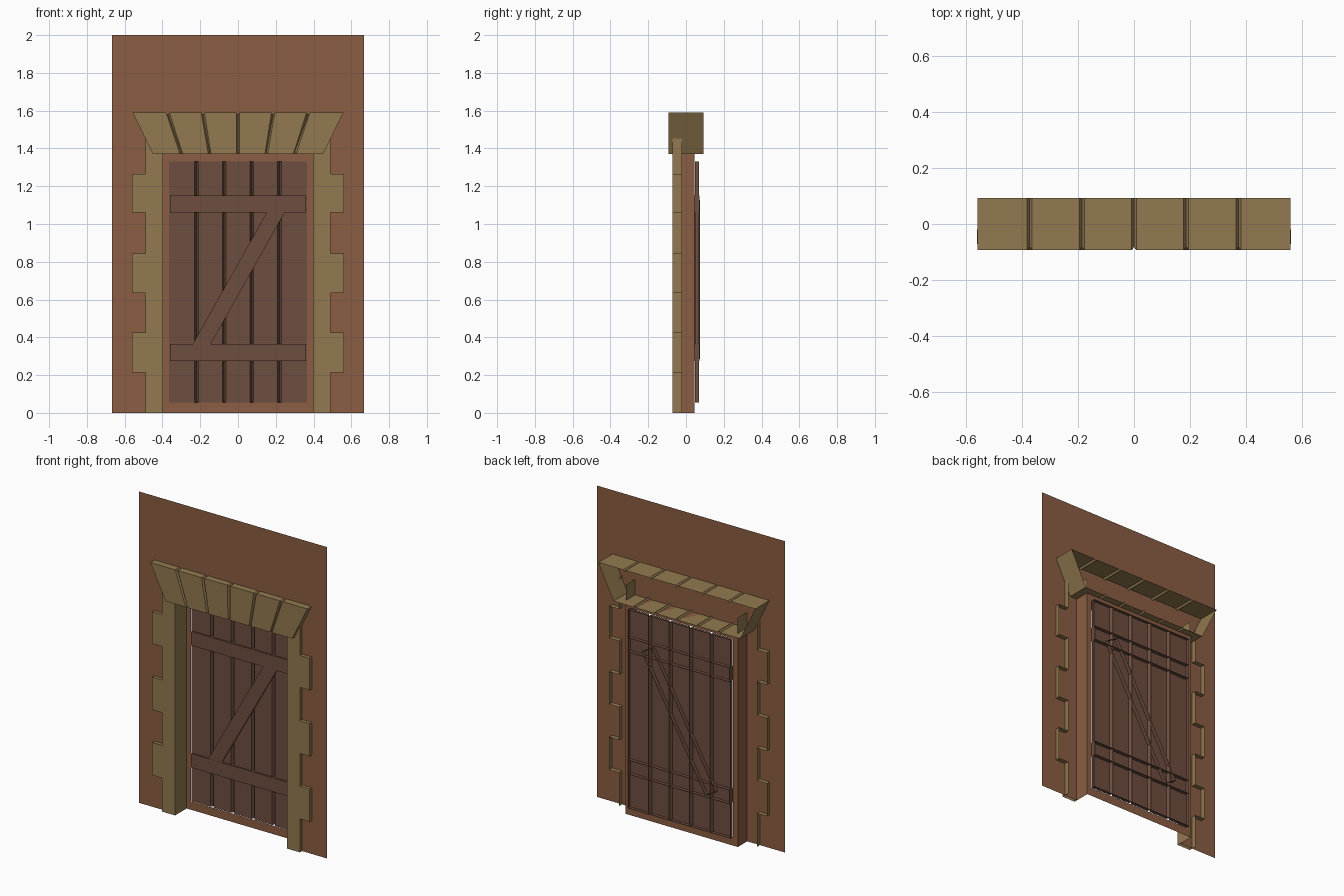
import bpy, math

if "Cube" in bpy.data.objects:
    bpy.data.objects.remove(bpy.data.objects["Cube"])


def material(name, rgb):
    m = bpy.data.materials.new(name)
    m.diffuse_color = (*rgb, 1)
    m.use_nodes = True
    m.node_tree.nodes["Principled BSDF"].inputs["Base Color"].default_value = m.diffuse_color
    return m


BRICK = material("brick", (0.26, 0.11, 0.055))
STONE = material("stone", (0.29, 0.195, 0.08))
WOOD = material("wood", (0.155, 0.076, 0.05))


def add(name, verts, faces, mat, mirror=False):
    me = bpy.data.meshes.new(name)
    me.from_pydata(verts, [], faces)
    me.materials.append(mat)
    ob = bpy.data.objects.new(name, me)
    bpy.context.collection.objects.link(ob)
    if mirror:
        ob.modifiers.new("mirror", 'MIRROR').use_mirror_merge = False
    return ob


def shell(name, front, y0, y1, mat, back=None, edges=None, mirror=False):
    """Open-backed plate: front outline (x, z) at y0 with sides running to y1."""
    n = len(front)
    back = back or front
    ys = y1 if isinstance(y1, list) else [y1] * n
    verts = [(x, y0, z) for x, z in front] + [(x, y, z) for (x, z), y in zip(back, ys)]
    faces = [list(range(n))]
    for i in (range(n) if edges is None else edges):
        j = (i + 1) % n
        faces.append([i, n + i, n + j, j])
    return add(name, verts, faces, mat, mirror)


def rect(x0, x1, z0, z1):
    return [(x0, z0), (x1, z0), (x1, z1), (x0, z1)]


WALL_Y, FRAME_Y = -0.05, 0.045
OPEN_X, OPEN_Z = 0.40, 1.37

# Wall sheet with door recess
shell("wall", [(-0.667, 0), (-OPEN_X, 0), (-OPEN_X, OPEN_Z), (OPEN_X, OPEN_Z),
               (OPEN_X, 0), (0.667, 0), (0.667, 2), (-0.667, 2)],
      WALL_Y, FRAME_Y, BRICK, edges=(1, 2, 3))

# Flat frame around the door at the back of the recess
DX, DZ0, DZ1 = 0.365, 0.055, 1.33
ring = rect(-OPEN_X, OPEN_X, 0, OPEN_Z) + rect(-DX, DX, DZ0, DZ1)
add("door_frame", [(x, FRAME_Y, z) for x, z in ring],
    [[i, (i + 1) % 4, 4 + (i + 1) % 4, 4 + i] for i in range(4)], BRICK)

# Stone door posts with stepped blocks; inner side lines the recess
IN, MID, OUT, TOP = 0.397, 0.49, 0.56, 1.47
post = [(IN, 0), (MID, 0)]
for z0, z1 in ((0.215, 0.425), (0.635, 0.845), (1.06, 1.265)):
    post += [(MID, z0), (OUT, z0), (OUT, z1), (MID, z1)]
post += [(MID, TOP), (IN, TOP)]
n = len(post)
backs = [0.043] + [-0.02] * (n - 2) + [0.043]
shell("stone_post", post, -0.072, backs, STONE,
      edges=[i for i in range(n) if i not in (0, n - 2)], mirror=True)

# Lintel: open-backed strip of six wedge stones with V grooves
stations = [(-1, 0)]
for k in range(1, 6):
    c = -1 + k / 3
    stations += [(c - 0.016, 0), (c, 0.012), (c + 0.016, 0)]
stations.append((1, 0))
verts, faces = [], []
for t, d in stations:
    xb, xt = 0.45 * t, 0.558 * t
    verts += [(xb, 0.093, OPEN_Z + d), (xb, -0.093 + d, OPEN_Z + d),
              (xt, -0.093 + d, 1.59 - d), (xt, 0.093, 1.59 - d)]
for s in range(len(stations) - 1):
    a, b = 4 * s, 4 * s + 4
    faces += [[a + i, b + i, b + i + 1, a + i + 1] for i in range(3)]
e = len(verts) - 4
faces += [[0, 1, 2, 3], [e + 3, e + 2, e + 1, e]]
add("lintel", verts, faces, STONE)

# Door planks with bevelled joints
w = 2 * DX / 5
for k in range(5):
    x0, x1 = -DX + k * w, -DX + (k + 1) * w
    f0 = x0 + (0.010 if k else 0.001)
    f1 = x1 - (0.010 if k < 4 else 0.001)
    shell("door_plank", rect(f0, f1, DZ0, DZ1), 0.048, 0.069, WOOD,
          back=rect(x0, x1, DZ0, DZ1))

# Horizontal rails
for z0, z1 in ((0.275, 0.365), (1.06, 1.15)):
    shell("door_rail", rect(-0.36, 0.36, z0, z1), 0.038, 0.071, WOOD)

# Diagonal brace
ang, half_len, half_w = math.atan(1.78), 0.46, 0.0415
c, s = math.cos(ang), math.sin(ang)
shell("door_brace", [(u * c - v * s, 0.706 + u * s + v * c)
                     for u, v in rect(-half_len, half_len, -half_w, half_w)],
      0.039, 0.074, WOOD)
